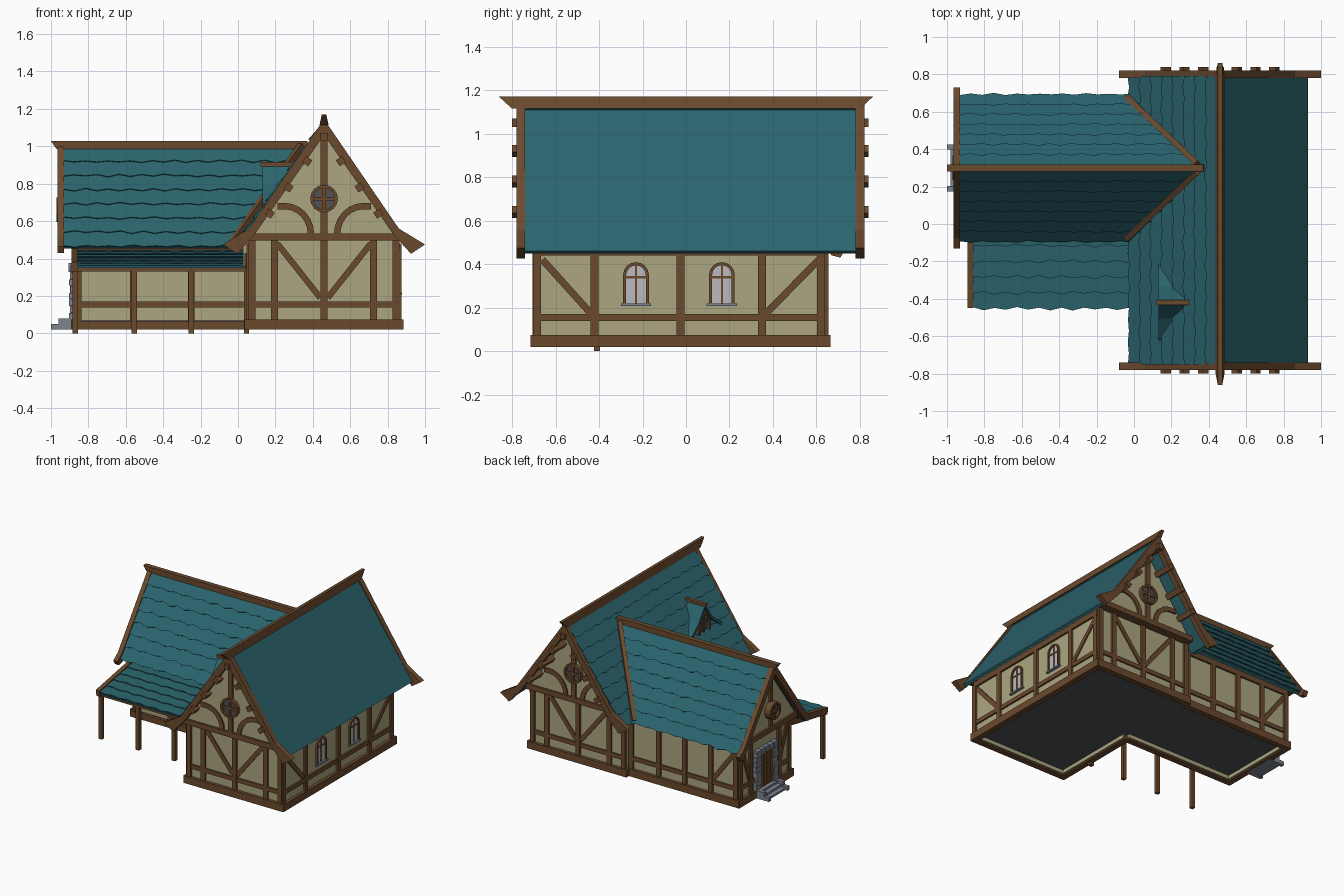
import bpy, bmesh, math, random
from mathutils import Vector as V

if "Cube" in bpy.data.objects:
    bpy.data.objects.remove(bpy.data.objects["Cube"])

random.seed(4)
COL = {"teal": (0.024, 0.128, 0.155), "wood": (0.145, 0.068, 0.027), "plaster": (0.41, 0.38, 0.215),
       "stone": (0.2, 0.23, 0.27), "glass": (0.5, 0.5, 0.53), "dark": (0.08, 0.085, 0.1)}
MATS = {}
for k, c in COL.items():
    MATS[k] = bpy.data.materials.new(k)
    MATS[k].diffuse_color = (*c, 1)
PARTS = {}
X, Y, Z = V((1, 0, 0)), V((0, 1, 0)), V((0, 0, 1))


def part(name, mat):
    return PARTS.setdefault(name, (bmesh.new(), mat))[0]


def frame(o, u, v, n):
    """Local plane: a along u, b along v, c outward along n."""
    o = V(o)
    return lambda a, b, c=0: o + u * a + v * b + n * c


def prism(bm, f, pts, c0, c1):
    lo = [bm.verts.new(f(a, b, c0)) for a, b in pts]
    hi = [bm.verts.new(f(a, b, c1)) for a, b in pts]
    n = len(pts)
    fs = [bm.faces.new(lo[::-1]), bm.faces.new(hi)]
    fs += [bm.faces.new((lo[i], lo[(i + 1) % n], hi[(i + 1) % n], hi[i])) for i in range(n)]
    bmesh.ops.recalc_face_normals(bm, faces=fs)


def rect(bm, f, a0, a1, b0, b1, c0, c1):
    prism(bm, f, [(a0, b0), (a1, b0), (a1, b1), (a0, b1)], c0, c1)


def strip(bm, f, pts, w, c0, c1, closed=False):
    """Timber following a path in a plane, mitred at the bends."""
    P = [V(p) for p in pts]
    n = len(P)
    side = []
    for i in range(n):
        a = P[i - 1] if (i or closed) else P[i]
        b = P[(i + 1) % n] if (i < n - 1 or closed) else P[i]
        t = (b - a).normalized()
        side.append(V((-t.y, t.x)) * w / 2)
    for i in range(n if closed else n - 1):
        j = (i + 1) % n
        prism(bm, f, [P[i] + side[i], P[j] + side[j], P[j] - side[j], P[i] - side[i]], c0, c1)


def beam3(bm, p, q, w, h):
    p, q = V(p), V(q)
    u = (q - p).normalized()
    v = Z.cross(u).normalized()
    rect(bm, frame(p, u, v, u.cross(v)), 0, (q - p).length, -w / 2, w / 2, -h / 2, h / 2)


def mirror(pts):
    return pts + [(-a, b) for a, b in pts[::-1] if a]


def circle(a, b, r, n=16):
    return [(a + r * math.cos(i * math.tau / n), b + r * math.sin(i * math.tau / n)) for i in range(n)]


def slope(top, down, u):
    d = (V(down) - V(top)).normalized()
    n = u.cross(d)
    return frame(top, u, d, n if n.z > 0 else -n), (V(down) - V(top)).length


def tiles(name, f, length, rows, a0, end):
    """Courses of shingles with an uneven lower edge, lifted at the bottom."""
    bm, step = part(name, "teal"), length / rows
    for r in range(rows):
        t, b = r * step, (r + 1) * step
        e0, e1 = end(t / length), end(b / length)
        n = max(3, round((e1 - a0) / 0.06))
        low = [(a0 + (e1 - a0) * i / n, b + random.uniform(0, 0.008) + 0.012 * ((i + r) % 2)) for i in range(n + 1)]
        g = lambda a, d, c, t=t: f(a, d, c + 0.01 * (d - t) / step)
        prism(bm, g, [(e0, t), (a0, t)] + low, 0, 0.006)


# Wall planes
WALLS = {"front": frame((0.46, -0.69, 0), X, Z, -Y), "back": frame((0.46, 0.64, 0), X, Z, Y),
         "right": frame((0.86, 0, 0), Y, Z, X), "left": frame((0.06, 0, 0), Y, Z, -X),
         "wing_front": frame((0, -0.01, 0), X, Z, -Y), "wing_back": frame((0, 0.61, 0), X, Z, Y),
         "wing_end": frame((-0.87, 0.3, 0), Y, Z, -X)}
JET = 0.05  # how far the upper gables stand proud of the walls


def timber(wall, a0, a1, top, posts, diags=(), tie=0.0, base=0.075):
    f, bm = WALLS[wall], part(wall + "_timber_frame", "wood")
    rect(bm, f, a0 - 0.02, a1 + 0.02, 0.02, base, -0.02, 0.024)
    rect(bm, f, a0, a1, top, top + 0.04, -0.01, tie + 0.015)
    rect(bm, f, a0, a1, 0.138, 0.17, -0.01, 0.012)
    for p in posts:
        rect(bm, f, p - 0.018, p + 0.018, 0.05, top + 0.01, -0.01, 0.015)
    for p, q in diags:
        strip(bm, f, [p, q], 0.032, -0.01, 0.01)


def round_window(wall, b, r, c):
    f = WALLS[wall]
    prism(part(wall + "_round_window_pane", "dark"), f, circle(0, b, r), 0, c)
    bm = part(wall + "_round_window_frame", "wood")
    strip(bm, f, circle(0, b, r), 0.016, 0, c + 0.015, True)
    rect(bm, f, -r, r, b - 0.009, b + 0.009, 0, c + 0.01)
    rect(bm, f, -0.009, 0.009, b - r, b + r, 0, c + 0.01)


def arch(a, b0, b1, r, n=8):
    return [(a - r, b0)] + [(a - r * math.cos(i * math.pi / n), b1 + r * math.sin(i * math.pi / n)) for i in range(n + 1)] + [(a + r, b0)]


def arched_window(wall, a):
    f, pts = WALLS[wall], arch(a, 0.22, 0.35, 0.052)
    prism(part(wall + "_window_panes", "glass"), f, pts, -0.01, 0.004)
    bm = part(wall + "_window_frames", "wood")
    strip(bm, f, pts, 0.014, 0, 0.014)
    rect(bm, f, a - 0.005, a + 0.005, 0.22, 0.4, 0, 0.009)
    rect(bm, f, a - 0.05, a + 0.05, 0.335, 0.345, 0, 0.009)
    rect(part(wall + "_window_sills", "stone"), f, a - 0.07, a + 0.07, 0.208, 0.218, 0, 0.018)


# Plaster bodies, thin skirts below them and a recessed floor
prism(part("main_walls", "plaster"), WALLS["front"], mirror([(0, 1.06), (0.40, 0.49), (0.40, 0.07)]), 0, -1.33)
prism(part("wing_walls", "plaster"), WALLS["wing_end"], mirror([(0, 0.94), (0.31, 0.5), (0.31, 0.07)]), 0, -0.94)
G = frame((0, 0, 0), X, Y, Z)
rect(part("main_floor", "dark"), G, 0.06, 0.86, -0.69, 0.64, 0.058, 0.07)
rect(part("wing_floor", "dark"), G, -0.87, 0.06, -0.01, 0.61, 0.058, 0.07)
bm = part("wall_skirts", "plaster")
for wall, a0, a1 in (("front", -0.4, 0.4), ("back", -0.4, 0.4), ("right", -0.69, 0.64), ("left", -0.69, -0.01),
                     ("wing_front", -0.87, 0.06), ("wing_back", -0.87, 0.06), ("wing_end", -0.31, 0.31)):
    rect(bm, WALLS[wall], a0, a1, 0.03, 0.07, -0.03, 0)

# Main gables: frame, curved braces, round window, bargeboards, purlin ends
for wall, c in (("front", 0.05), ("back", 0.14)):
    f = WALLS[wall]
    timber(wall, -0.40, 0.40, 0.495, [-0.385, -0.265, 0, 0.265, 0.385],
           [((-s * 0.25, 0.48), (-s * 0.02, 0.19)) for s in (1, -1)], JET)
    prism(part(wall + "_gable", "plaster"), f, mirror([(0, 1.06), (0.38, 0.52), (0.39, 0.5)]), 0, JET)
    bm = part(wall + "_gable_braces", "wood")
    rect(bm, f, -0.018, 0.018, 0.52, 1.06, 0, JET + 0.015)
    for s in (1, -1):
        arc = [(s * (0.21 - 0.14 * math.cos(t * math.pi / 12)), 0.53 + 0.15 * math.sin(t * math.pi / 12)) for t in range(7)]
        strip(bm, f, arc + [(s * 0.25, 0.68)], 0.034, 0, JET + 0.012)
    round_window(wall, 0.72, 0.066, JET + 0.015)
    prism(part(wall + "_bargeboards", "wood"), f, [(0.54, 0.475), (0.465, 0.425), (0.37, 0.53), (0, 1.06),
          (-0.37, 0.53), (-0.465, 0.425), (-0.54, 0.475), (-0.40, 0.56), (0, 1.145), (0.40, 0.56)], c, c + 0.04)
    bm = part(wall + "_purlin_ends", "wood")
    rect(bm, f, -0.02, 0.02, 1.03, 1.07, 0, c + 0.06)
    for s in (1, -1):
        for i in range(3):
            a, b = 0.09 + 0.1 * i, 0.92 - 0.14 * i
            strip(bm, f, [(s * (a - 0.011), b + 0.016), (s * (a + 0.011), b - 0.016)], 0.04, 0, c + 0.06)

# Side walls
timber("right", -0.69, 0.64, 0.44, [-0.685, -0.42, -0.025, 0.35, 0.62],
       [((-0.66, 0.42), (-0.43, 0.165)), ((0.36, 0.165), (0.61, 0.42))])
for a in (-0.23, 0.165):
    arched_window("right", a)
timber("left", -0.69, -0.02, 0.44, [-0.675, -0.42, -0.04], [((-0.66, 0.42), (-0.43, 0.165))])
timber("wing_front", -0.87, 0.03, 0.42, [-0.855, -0.56, -0.25], base=0.065)
timber("wing_back", -0.87, 0.05, 0.44, [-0.855, -0.64, -0.42, -0.2, 0.03], [((-0.84, 0.42), (-0.65, 0.165))])

# Wing end: gable, door, stone surround, steps
f = WALLS["wing_end"]
timber("wing_end", -0.31, 0.31, 0.49, [-0.295, -0.17, 0.17, 0.295],
       [((-0.28, 0.47), (-0.18, 0.18)), ((0.28, 0.47), (0.18, 0.18))], JET)
prism(part("wing_gable", "plaster"), f, mirror([(0, 0.94), (0.29, 0.54), (0.3, 0.5)]), 0, JET)
rect(part("wing_end_timber_frame", "wood"), f, -0.016, 0.016, 0.5, 0.94, 0, JET + 0.015)
round_window("wing_end", 0.66, 0.058, 0.085)
prism(part("wing_bargeboards", "wood"), f, [(0.43, 0.465), (0.41, 0.43), (0.37, 0.44), (0, 0.94), (-0.37, 0.44),
      (-0.41, 0.43), (-0.43, 0.465), (-0.375, 0.505), (0, 1.02), (0.375, 0.505)], 0.06, 0.095)
rect(part("door", "wood"), f, -0.08, 0.08, 0.07, 0.34, 0, 0.02)
bm = part("door_planks", "wood")
for i in range(4):
    rect(bm, f, -0.077 + i * 0.04, -0.043 + i * 0.04, 0.08, 0.335, 0, 0.025)
bm = part("door_stones", "stone")
for s in (1, -1):
    for i in range(8):
        w, h = random.uniform(0.022, 0.03), 0.075 + i * 0.036
        rect(bm, f, s * 0.103 - w, s * 0.103 + w, h, h + 0.033, 0, random.uniform(0.026, 0.036))
for i in range(5):
    rect(bm, f, -0.12 + i * 0.049, -0.075 + i * 0.049, 0.335, 0.375, 0, random.uniform(0.026, 0.036))
bm = part("door_steps", "stone")
for i in range(3):
    rect(bm, f, -0.1, 0.1, 0.02 + i * 0.02, 0.036 + i * 0.02, 0, 0.11 - i * 0.03)
for s in (1, -1):
    rect(bm, f, s * 0.112 - 0.014, s * 0.112 + 0.014, 0.02, 0.05, 0, 0.13)
    rect(bm, f, s * 0.112 - 0.014, s * 0.112 + 0.014, 0.05, 0.08, 0, 0.09)

# Main roof: plain right slope, shingled left slope
for s, name in ((1, "main_roof_right"), (-1, "main_roof_left")):
    r, L = slope((0.46, 0, 1.125), (0.46 + s * 0.47, 0, 0.46), Y)
    rect(part(name, "teal"), r, -0.75, 0.79, 0, L, -0.02, 0)
tiles("main_roof_shingles", r, L, 8, -0.75, lambda t: 0.79)

# Wing roof, trimmed along the valley with the main roof
valley = lambda t: 0.375 - 0.385 * t
for s, name in ((-1, "wing_roof_front"), (1, "wing_roof_back")):
    r, L = slope((0, 0.3, 0.995), (0, 0.3 + s * 0.375, 0.465), X)
    prism(part(name, "teal"), r, [(-0.935, 0), (valley(0), 0), (valley(1), L), (-0.935, L)], -0.02, 0)
    tiles(name + "_shingles", r, L, 7, -0.935, valley)
    beam3(part("valley_beams", "wood"), (-0.035, 0.3 + s * 0.375, 0.475), (0.34, 0.3 + s * 0.02, 1.0), 0.03, 0.04)

# Ridge beams, tapering toward their tips
bm = part("main_ridge_beam", "wood")
prism(bm, frame((0.46, 0, 0), Y, Z, X), [(-0.86, 1.17), (0.86, 1.17), (0.80, 1.115), (-0.80, 1.115)], -0.024, 0.024)
for v in bm.verts:
    if v.co.z > 1.15:
        v.co.x = 0.46 + (v.co.x - 0.46) * 0.5
prism(part("wing_ridge_beam", "wood"), frame((0, 0.3, 0), X, Z, Y),
      [(-1.0, 1.027), (0.37, 1.027), (0.39, 0.985), (-0.97, 0.985)], -0.018, 0.018)

# Porch: roof, edge board, beam, posts, rafters
r, L = slope((0, -0.02, 0.44), (0, -0.44, 0.362), X)
rect(part("porch_roof", "teal"), r, -0.865, 0.03, 0, L, -0.012, 0)
tiles("porch_shingles", r, L, 5, -0.865, lambda t: 0.03)
rect(part("porch_edge_board", "wood"), r, -0.89, -0.858, 0, L + 0.005, -0.03, 0.02)
rect(part("porch_beam", "wood"), G, -0.88, 0.05, -0.425, -0.395, 0.33, 0.358)
bm = part("porch_posts", "wood")
for x in (-0.87, -0.555, -0.25, 0.045):
    rect(bm, G, x - 0.014, x + 0.014, -0.424, -0.396, 0, 0.34)
    rect(part("porch_rafters", "wood"), r, x - 0.01, x + 0.01, 0.02, L - 0.01, -0.032, -0.011)

# Dormer on the left slope
f = frame((0.155, -0.42, 0), Y, Z, -X)
prism(part("dormer_front", "plaster"), f, mirror([(0, 0.88), (0.075, 0.775), (0.13, 0.69)]), -0.14, 0)
prism(part("dormer_roof", "teal"), f, [(0, 0.905), (0.085, 0.785), (0.2, 0.695), (0.19, 0.675), (0.075, 0.77), (0, 0.882),
      (-0.075, 0.77), (-0.19, 0.675), (-0.2, 0.695), (-0.085, 0.785)], -0.14, 0.025)
rect(part("dormer_ridge_beam", "wood"), f, -0.014, 0.014, 0.893, 0.915, -0.14, 0.035)
pts = arch(0, 0.69, 0.77, 0.062)
prism(part("dormer_window_pane", "dark"), f, pts, 0, 0.006)
bm = part("dormer_window_frame", "wood")
strip(bm, f, pts, 0.016, 0, 0.02)
rect(bm, f, -0.006, 0.006, 0.68, 0.83, 0, 0.014)
rect(bm, f, -0.06, 0.06, 0.765, 0.776, 0, 0.014)

# Turn the collected parts into objects
for name, (bm, mat) in PARTS.items():
    me = bpy.data.meshes.new(name)
    bm.to_mesh(me)
    bm.free()
    me.materials.append(MATS[mat])
    bpy.context.collection.objects.link(bpy.data.objects.new(name, me))

for m in bpy.data.materials:
    if m.users and not m.is_grease_pencil:
        m.use_nodes = True
        m.node_tree.nodes["Principled BSDF"].inputs["Base Color"].default_value = m.diffuse_color
